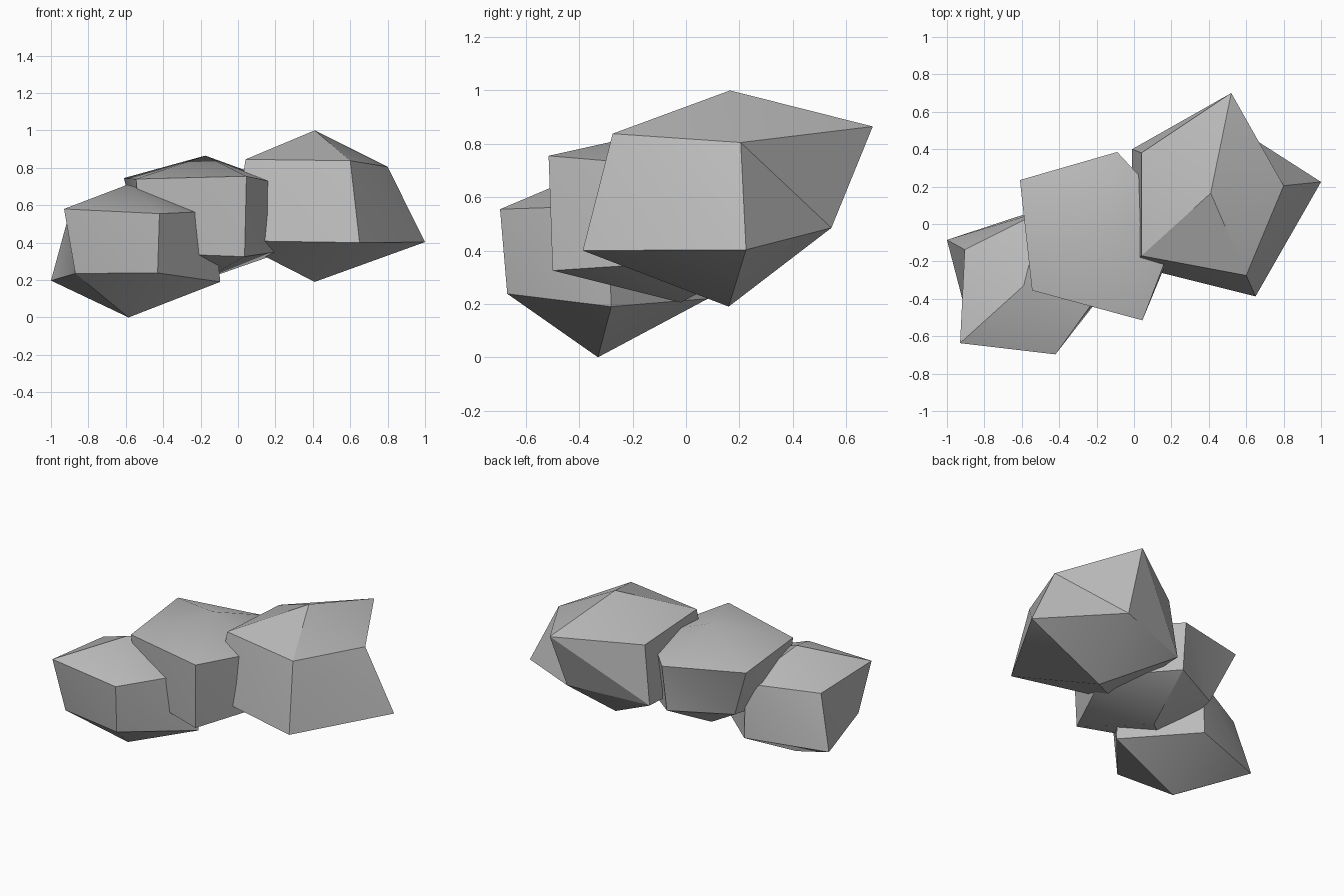
import bpy, bmesh, math

cube = bpy.data.objects.get("Cube")
if cube:
    bpy.data.objects.remove(cube, do_unlink=True)

# Plain stone colour
stone = bpy.data.materials.new("stone_grey")
stone.use_nodes = True
color = (0.5, 0.5, 0.5, 1)
stone.diffuse_color = color
bsdf = next(n for n in stone.node_tree.nodes if n.type == 'BSDF_PRINCIPLED')
bsdf.inputs["Base Color"].default_value = color
bsdf.inputs["Roughness"].default_value = 0.9


def boulder(name, top, bottom, upper, lower):
    """Chiselled rock: two five-sided rings closed by a peak and a point."""
    bm = bmesh.new()
    peak, point = bm.verts.new(top), bm.verts.new(bottom)
    up = [bm.verts.new(p) for p in upper]
    low = [bm.verts.new(p) for p in lower]
    count = len(up)
    for i in range(count):
        j = (i + 1) % count
        bm.faces.new((peak, up[i], up[j]))
        bm.faces.new((low[i], low[j], up[i]))
        bm.faces.new((low[j], up[j], up[i]))
        bm.faces.new((point, low[j], low[i]))
    bmesh.ops.recalc_face_normals(bm, faces=bm.faces)
    mesh = bpy.data.meshes.new(name)
    bm.to_mesh(mesh)
    bm.free()
    mesh.materials.append(stone)
    obj = bpy.data.objects.new(name, mesh)
    bpy.context.collection.objects.link(obj)
    bpy.ops.object.select_all(action='DESELECT')
    obj.select_set(True)
    bpy.context.view_layer.objects.active = obj
    bpy.ops.object.shade_smooth_by_angle(angle=math.radians(30))
    return obj


# Rings run counterclockwise from the front left corner
boulder("large_rock", (.41, .165, 1), (.41, .16, .19),
        [(.04, -.17, .845), (.6, -.275, .838), (.8, .205, .805),
         (.52, .7, .865), (.04, .38, .815)],
        [(-.02, -.22, .41), (.65, -.387, .4), (1, .225, .403),
         (.5, .545, .485), (-.01, .4, .43)])

boulder("middle_rock", (-.175, -.02, .865), (-.175, -.02, .205),
        [(-.545, -.355, .74), (.045, -.515, .755), (.25, .02, .71),
         (-.09, .385, .71), (-.61, .235, .745)],
        [(-.51, -.33, .345), (.035, -.5, .325), (.27, .03, .36),
         (-.1, .345, .4), (-.47, .155, .4)])

boulder("small_rock", (-.59, -.33, .71), (-.585, -.33, 0),
        [(-.93, -.637, .58), (-.42, -.697, .555), (-.13, -.295, .568),
         (-.49, .07, .58), (-.905, -.137, .546)],
        [(-.87, -.585, .235), (-.43, -.67, .238), (-.095, -.28, .19),
         (-.49, .083, .22), (-1, -.085, .197)])
